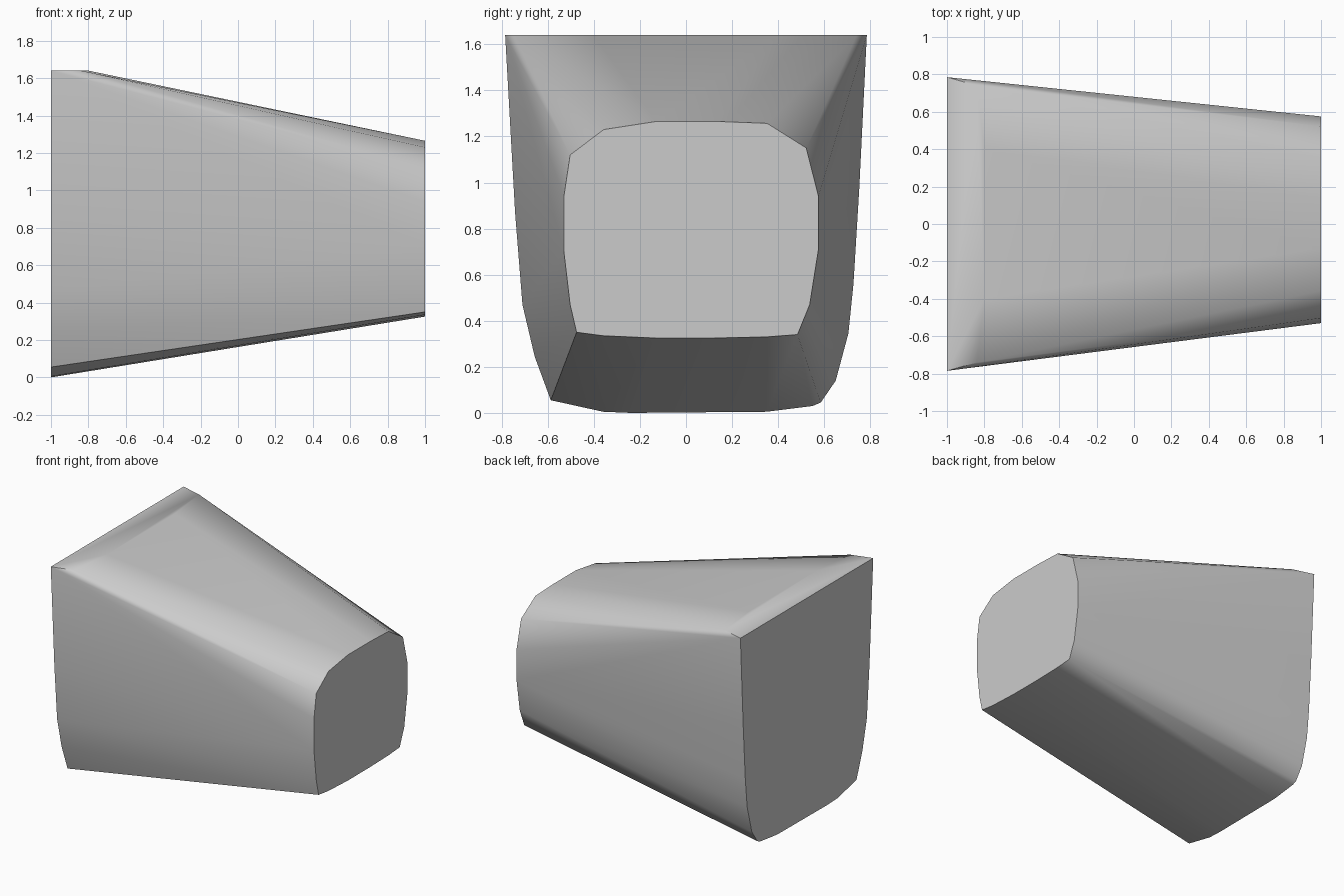
import bpy, bmesh, math

cube = bpy.data.objects.get("Cube")
if cube:
    bpy.data.objects.remove(cube, do_unlink=True)

# Single plain grey material
grey = bpy.data.materials.new("plain_grey")
grey.use_nodes = True
colour = (0.6, 0.6, 0.6, 1)
grey.diffuse_color = colour
grey.node_tree.nodes["Principled BSDF"].inputs["Base Color"].default_value = colour

# Large square-topped end, as (y, z)
large_end = [(-.785, 1.64), (.785, 1.64), (.752, .97), (.727, .56), (.705, .345),
             (.65, .14), (.585, .045), (.55, .03), (.35, .005), (-.24, 0), (-.36, .005),
             (-.587, .055), (-.657, .245), (-.71, .47), (-.742, .87)]

# Small rounded end, as (y, z)
small_end = [(-.503, 1.12), (-.357, 1.23), (-.13, 1.265), (.14, 1.265), (.352, 1.257),
             (.522, 1.15), (.575, .94), (.575, .71), (.537, .47), (.484, .34),
             (.35, .33), (.12, .325), (-.13, .325), (-.36, .335), (-.475, .35),
             (-.503, .47), (-.53, .7), (-.53, .94)]

# Tapered body stretched between both ends, with a short level shelf on top
bm = bmesh.new()
for x, profile in ((-1, large_end), (1, small_end)):
    for y, z in profile:
        bm.verts.new((x, y, z))
for side in (-1, 1):
    bm.verts.new((-.84, side * .74, 1.64))
    bm.verts.new((-.8, side * .4, 1.64))
bmesh.ops.convex_hull(bm, input=bm.verts)
bmesh.ops.dissolve_limit(bm, angle_limit=math.radians(0.5), verts=bm.verts, edges=bm.edges)
bmesh.ops.recalc_face_normals(bm, faces=bm.faces)

mesh = bpy.data.meshes.new("tapered_body")
bm.to_mesh(mesh)
bm.free()
mesh.materials.append(grey)
body = bpy.data.objects.new("tapered_body", mesh)
bpy.context.collection.objects.link(body)

# Smooth sides, crisp end rims
bpy.ops.object.select_all(action="DESELECT")
body.select_set(True)
bpy.context.view_layer.objects.active = body
bpy.ops.object.shade_smooth_by_angle(angle=math.radians(40))
